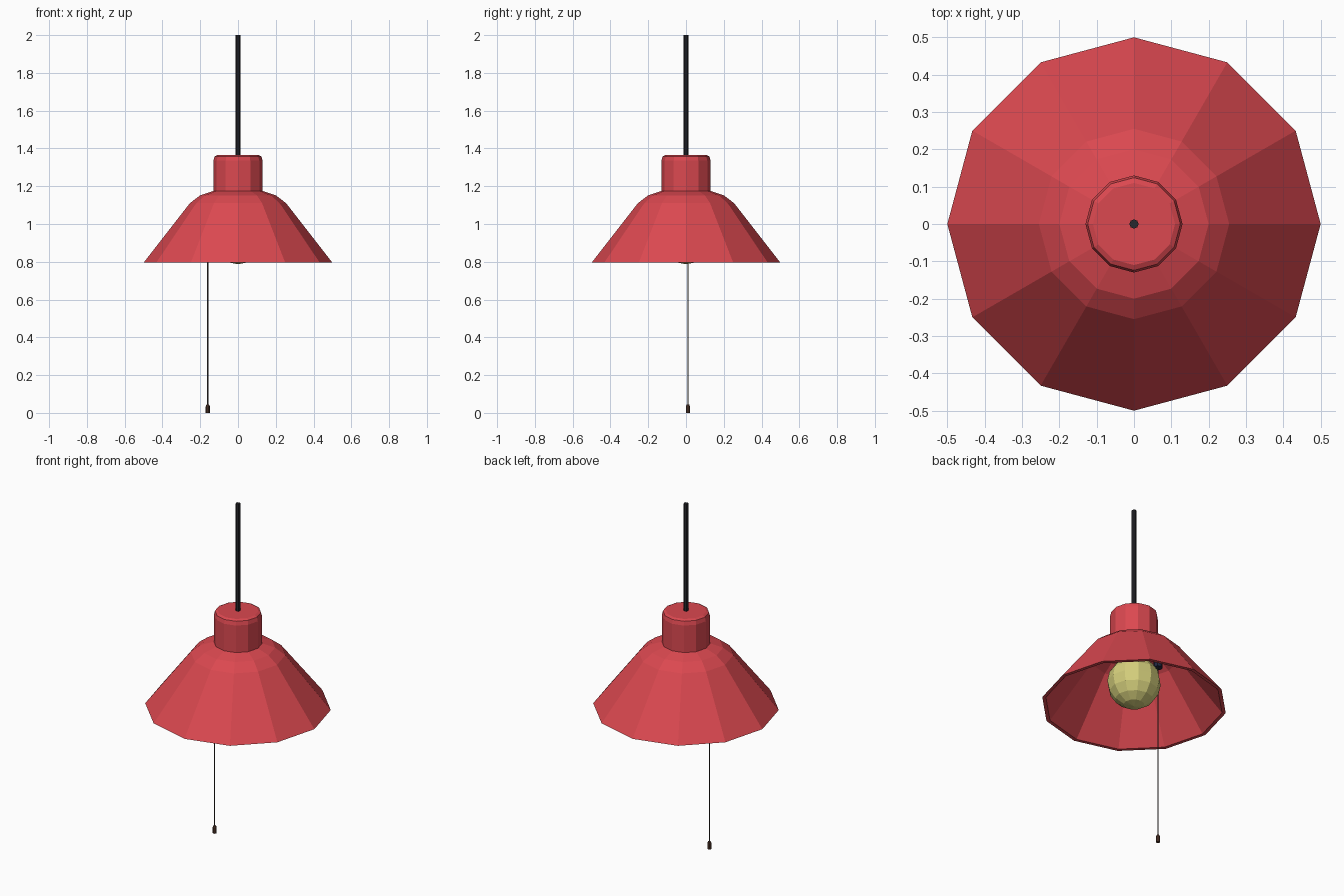
import bpy, bmesh, math

if "Cube" in bpy.data.objects:
    bpy.data.objects.remove(bpy.data.objects["Cube"])


def material(name, rgb):
    m = bpy.data.materials.new(name)
    m.diffuse_color = (*rgb, 1)
    m.use_nodes = True
    m.node_tree.nodes["Principled BSDF"].inputs["Base Color"].default_value = m.diffuse_color
    return m


def lathe(name, profile, sides, mat, centre=(0, 0), closed=False):
    """Spin (radius, z) points round a vertical axis; radius 0 makes a pole."""
    bm = bmesh.new()
    rings = []
    for r, z in profile:
        if r == 0:
            rings.append([bm.verts.new((*centre, z))] * sides)
        else:
            rings.append([bm.verts.new((centre[0] + r * math.cos(2 * math.pi * i / sides),
                                        centre[1] + r * math.sin(2 * math.pi * i / sides), z))
                          for i in range(sides)])
    pairs = list(zip(rings, rings[1:]))
    if closed:
        pairs.append((rings[-1], rings[0]))
    for a, b in pairs:
        for i in range(sides):
            j = (i + 1) % sides
            loop = list(dict.fromkeys((a[i], a[j], b[j], b[i])))
            if len(loop) > 2:
                bm.faces.new(loop)
    bmesh.ops.recalc_face_normals(bm, faces=bm.faces)
    mesh = bpy.data.meshes.new(name)
    bm.to_mesh(mesh)
    bm.free()
    mesh.materials.append(mat)
    obj = bpy.data.objects.new(name, mesh)
    bpy.context.collection.objects.link(obj)
    return obj


def rod(name, r, z0, z1, sides, mat, centre=(0, 0)):
    return lathe(name, [(0, z0), (r, z0), (r, z1), (0, z1)], sides, mat, centre)


red = material("red_enamel", (0.71, 0.065, 0.08))
black = material("black_cable", (0.02, 0.02, 0.025))
yellow = material("warm_glass", (0.66, 0.62, 0.2))
navy = material("dark_switch", (0.015, 0.02, 0.05))
grey = material("pull_string", (0.06, 0.05, 0.045))
brown = material("brown_wood", (0.09, 0.04, 0.025))

# Twelve-sided shade and cap, one hollow shell: outside going up, inside coming down
lathe("lamp_shade", [
    (0, 1.365), (0.11, 1.365), (0.124, 1.358), (0.13, 1.335), (0.13, 1.175),
    (0.20, 1.152), (0.255, 1.11), (0.50, 0.795),
    (0.48, 0.795), (0.243, 1.098), (0.19, 1.136), (0.115, 1.158),
    (0.115, 1.345), (0, 1.345)], 12, red)

# Hanging cable
rod("cable", 0.0125, 1.35, 2.0, 8, black)

# Faceted globe bulb and the socket that holds it
R, ZC, N = 0.145, 0.932, 8
globe = [(R * math.sin(math.pi * k / N), ZC - R * math.cos(math.pi * k / N)) for k in range(1, N)]
lathe("bulb", [(0, ZC - R)] + globe + [(0, ZC + R)], 12, yellow)
rod("bulb_socket", 0.05, 1.05, 1.35, 12, black)

# Pull switch under the shade, its string and the wooden pull
pull = (-0.16, 0.01)
rod("pull_switch", 0.025, 1.08, 1.15, 8, navy, pull)
rod("pull_string", 0.0035, 0.03, 1.09, 6, grey, pull)
lathe("pull_handle", [(0, 0), (0.011, 0), (0.011, 0.034), (0.007, 0.044), (0, 0.044)], 8, brown, pull)
